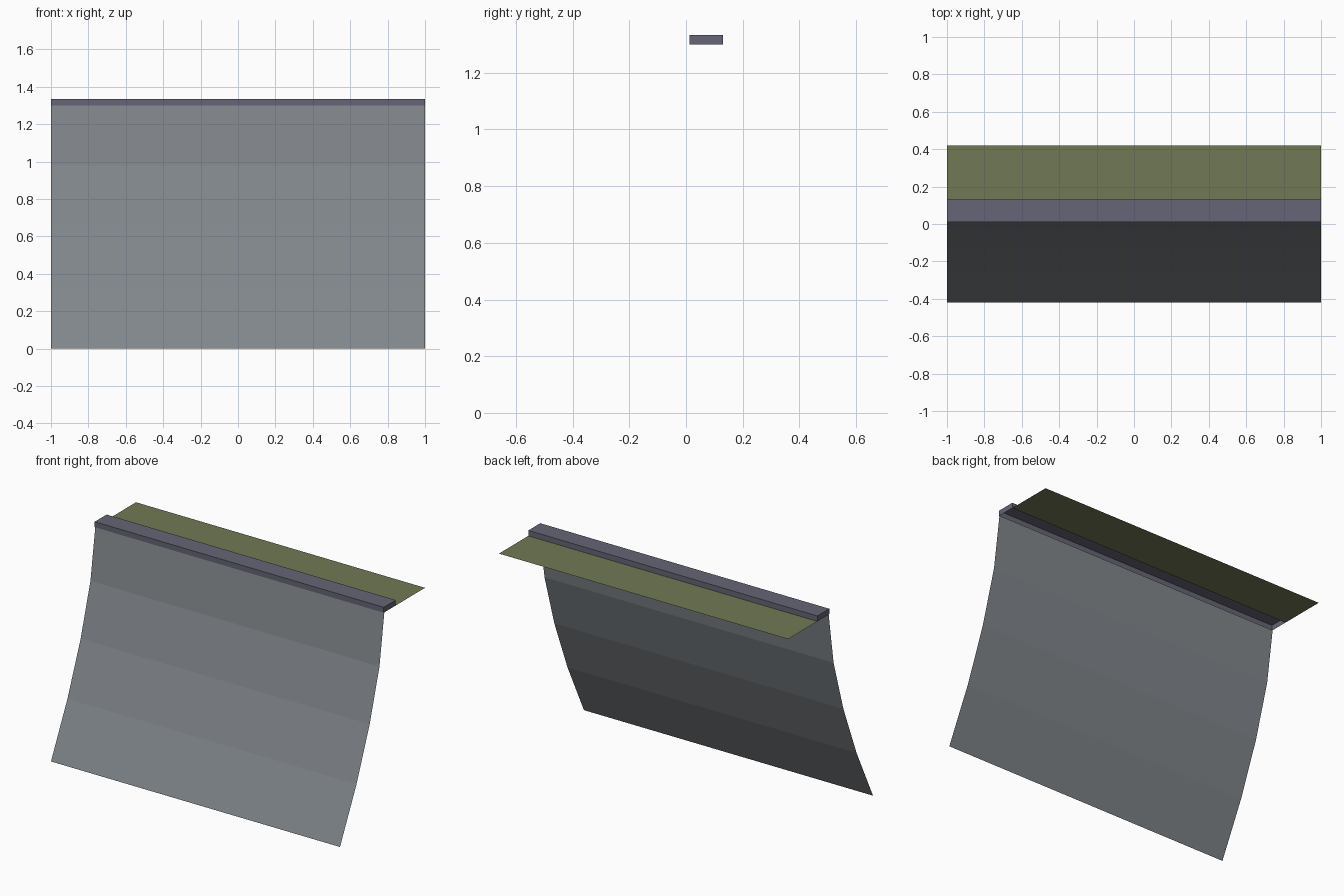
import bpy

if "Cube" in bpy.data.objects:
    bpy.data.objects.remove(bpy.data.objects["Cube"])


def material(name, rgb):
    mat = bpy.data.materials.new(name)
    mat.diffuse_color = (*rgb, 1.0)
    mat.use_nodes = True
    mat.node_tree.nodes["Principled BSDF"].inputs["Base Color"].default_value = mat.diffuse_color
    return mat


def strip(name, profile, mat, capped=False, half=1.0):
    """Sweep a (y, z) profile along x; optionally fill both ends."""
    n = len(profile)
    verts = [(x, y, z) for x in (-half, half) for y, z in profile]
    faces = [(i, i + n, i + n + 1, i + 1) for i in range(n - 1)]
    if capped:
        faces += [tuple(range(n)), tuple(reversed(range(n, 2 * n)))]
    mesh = bpy.data.meshes.new(name)
    mesh.from_pydata(verts, [], faces)
    mesh.materials.append(mat)
    mesh.update()
    obj = bpy.data.objects.new(name, mesh)
    bpy.context.collection.objects.link(obj)
    return obj


stone = material("wall_grey", (0.22, 0.24, 0.26))
slate = material("coping_slate", (0.13, 0.13, 0.18))
grass = material("grass_green", (0.16, 0.19, 0.09))

# Curved, leaning retaining wall
strip("curved_wall",
      [(-0.42, 0.0), (-0.257, 0.33), (-0.127, 0.655), (-0.03, 0.98), (0.018, 1.30)],
      stone)

# Coping along the wall top, open underneath
strip("coping",
      [(0.012, 1.30), (0.012, 1.334), (0.13, 1.334), (0.13, 1.30)],
      slate, capped=True)

# Flat grass ledge behind the coping
strip("grass_ledge", [(0.13, 1.30), (0.42, 1.30)], grass)

# Make the flat ledge face upward and the wall face outward
for obj in bpy.context.collection.objects:
    polys = obj.data.polygons
    ref = polys[0].normal
    if (obj.name == "grass_ledge" and ref.z < 0) or (obj.name != "grass_ledge" and ref.y > 0):
        obj.data.flip_normals()
